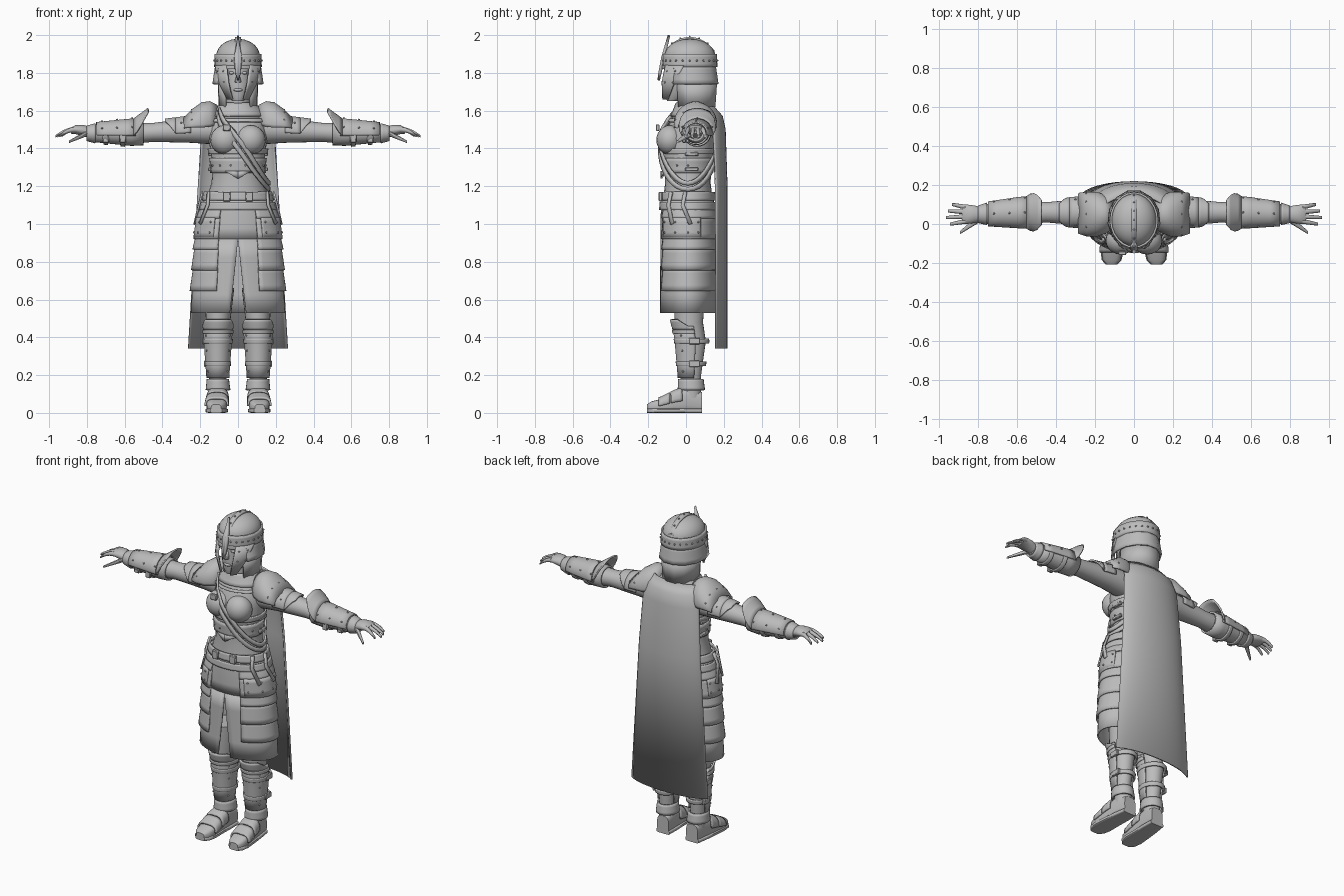
import bpy, bmesh, math
from mathutils import Vector

cube = bpy.data.objects.get("Cube")
if cube:
    bpy.data.objects.remove(cube)

shade = (0.5, 0.5, 0.5, 1)
grey = bpy.data.materials.new("plain grey")
grey.use_nodes = True
grey.diffuse_color = shade
grey.node_tree.nodes["Principled BSDF"].inputs["Base Color"].default_value = shade

UPPER_HALF = (-10, 190)
FRONT_WRAP = (-195, 15)


def finish(name, bm, mirror=True, thick=None):
    bmesh.ops.recalc_face_normals(bm, faces=bm.faces)
    mesh = bpy.data.meshes.new(name)
    bm.to_mesh(mesh)
    bm.free()
    mesh.materials.append(grey)
    mesh.shade_smooth()
    mesh.set_sharp_from_angle(angle=math.radians(40))
    part = bpy.data.objects.new(name, mesh)
    bpy.context.collection.objects.link(part)
    if thick:
        solid = part.modifiers.new("Thickness", "SOLIDIFY")
        solid.thickness, solid.offset = thick, 0
    if mirror:
        part.modifiers.new("Mirror", "MIRROR")


def ring_point(axis, ring, degrees, power=1):
    """A ring holds its place on the axis, two centre coordinates and two radii."""
    place, across, up, wide, tall = ring
    c, s = math.cos(math.radians(degrees)), math.sin(math.radians(degrees))
    a = across + wide * math.copysign(abs(c) ** power, c)
    b = up + tall * math.copysign(abs(s) ** power, s)
    return Vector({"x": (place, a, b), "y": (a, place, b), "z": (a, b, place)}[axis])


def ring_at(form, place, grow):
    """Ring of a finished form at any place on its axis, made larger by grow."""
    axis, rings = form
    rings = sorted(rings)
    place_in = min(max(place, rings[0][0]), rings[-1][0])
    low, high = next(pair for pair in zip(rings, rings[1:]) if place_in <= pair[1][0])
    k = (place_in - low[0]) / (high[0] - low[0])
    _, across, up, wide, tall = (a + (b - a) * k for a, b in zip(low, high))
    return (place, across, up, wide + grow, tall + grow)


def loft(name, axis, rings, arc=None, tip=None, mirror=True, thick=None, power=1, sides=24):
    """Closed tube, or an open plate whose arc may change evenly towards its tip."""
    bm = bmesh.new()
    rows = []
    for i, ring in enumerate(rings):
        k = i / (len(rings) - 1)
        first, last = (a + (b - a) * k for a, b in zip(arc or (0, 360), tip or arc or (0, 360)))
        count = sides + 1 if arc else sides
        rows.append([bm.verts.new(ring_point(axis, ring, first + (last - first) * j / sides, power))
                     for j in range(count)])
    for low, high in zip(rows, rows[1:]):
        for j in range(sides):
            after = (j + 1) % len(low)
            bm.faces.new((low[j], low[after], high[after], high[j]))
    if not thick:
        bm.faces.new(rows[0])
        bm.faces.new(rows[-1])
    finish(name, bm, mirror, thick)
    return axis, rings


def shell(name, form, start, end, grow=.01, flare=0, thick=.01, steps=4, **options):
    """Plate lying over a form between two places, lifted by grow and flaring at its end."""
    rings = [ring_at(form, start + (end - start) * i / steps, grow + flare * i / steps)
             for i in range(steps + 1)]
    return loft(name, form[0], rings, thick=thick, **options)


def studs(name, form, places, angles, grow=.015):
    bm = bmesh.new()
    for place in places:
        for angle in angles:
            made = bmesh.ops.create_icosphere(bm, subdivisions=1, radius=.006)
            spot = ring_point(form[0], ring_at(form, place, grow), angle)
            bmesh.ops.translate(bm, verts=made["verts"], vec=spot)
    finish(name, bm)


def strap(name, form, path, width, grow, shift=0, mirror=True):
    """Flat band that follows (height, angle) pairs over an upright form."""
    points = [ring_point("z", ring_at(form, z, grow), angle) for z, angle in path]
    bm = bmesh.new()
    rows = []
    for i, p in enumerate(points):
        tangent = points[min(i + 1, len(points) - 1)] - points[max(i - 1, 0)]
        side = tangent.cross(Vector((p.x, p.y, 0))).normalized()
        rows.append([bm.verts.new(p + side * (shift + half * width / 2)) for half in (-1, 1)])
    for low, high in zip(rows, rows[1:]):
        bm.faces.new((low[0], low[1], high[1], high[0]))
    finish(name, bm, mirror, thick=.01)


def box(name, centre, size, mirror=True):
    bm = bmesh.new()
    bmesh.ops.create_cube(bm, size=1)
    bmesh.ops.scale(bm, verts=bm.verts, vec=size)
    bmesh.ops.translate(bm, verts=bm.verts, vec=centre)
    bmesh.ops.bevel(bm, geom=bm.edges[:], offset=min(size) / 5, segments=1, affect="EDGES")
    finish(name, bm, mirror)


def ball(name, centre, size, mirror=True):
    bm = bmesh.new()
    bmesh.ops.create_uvsphere(bm, u_segments=20, v_segments=12, radius=1)
    bmesh.ops.scale(bm, verts=bm.verts, vec=size)
    bmesh.ops.translate(bm, verts=bm.verts, vec=centre)
    finish(name, bm, mirror)


def plate(name, points, thick):
    """Half outline that is mirrored into a whole plate."""
    bm = bmesh.new()
    bm.faces.new([bm.verts.new(p) for p in points])
    finish(name, bm, thick=thick)


# Head and face
loft("head", "z", [(1.65, 0, -.07, .03, .03), (1.68, 0, -.04, .055, .07),
                   (1.74, 0, -.01, .08, .1), (1.9, 0, 0, .09, .1)], mirror=False)
loft("neck", "z", [(1.54, 0, .03, .07, .07), (1.74, 0, .01, .06, .06)], mirror=False)
plate("nose", [(0, -.1, 1.81), (.016, -.11, 1.75), (0, -.13, 1.75)], thick=.006)
ball("lips", (0, -.105, 1.71), (.024, .012, .009), mirror=False)
ball("eye", (.035, -.1, 1.8), (.014, .008, .008))

# Helmet
dome_curve = [math.radians(angle) for angle in range(0, 90, 12)]
loft("helmet_dome", "z", [(1.89 + .09 * math.sin(a), 0, .02, .115 * math.cos(a), .135 * math.cos(a))
                          for a in dome_curve], mirror=False)
helmet = ("z", [(1.74, 0, .02, .12, .14), (1.9, 0, .02, .115, .135)])
shell("helmet_band", helmet, 1.83, 1.9, grow=.004, mirror=False)
studs("band_studs", helmet, [1.865], range(-75, 91, 15), grow=.01)
crest = loft("helmet_crest", "x", [(side * .016, .02, 1.845, .14, .14) for side in (-1, 1)],
             arc=(10, 170), thick=.01, mirror=False)
studs("crest_studs", crest, [0], range(30, 151, 20), grow=.006)
shell("neck_guard", helmet, 1.84, 1.74, grow=0, flare=.012, arc=(-35, 215), sides=9, mirror=False)
loft("neck_guard_lower", "z", [(1.76, 0, .045, .105, .12), (1.62, 0, .045, .1, .11)],
     arc=(-50, 230), thick=.01, sides=9, mirror=False)
cheek = loft("cheek_plate", "z", [(1.84, 0, .015, .12, .14), (1.75, 0, 0, .11, .14), (1.66, 0, -.03, .07, .1)],
             arc=(-60, -10), tip=(-65, -40), thick=.012, sides=8)
studs("cheek_studs", cheek, (1.75, 1.81), (-50, -28), grow=.005)
shell("brow_ridge", helmet, 1.82, 1.84, grow=.006, arc=(-87, -35))
plate("nose_guard", [(0, -.09, 2), (.02, -.125, 1.88), (.013, -.14, 1.8), (0, -.145, 1.76)], thick=.014)

# Torso armour
torso = loft("torso", "z", [(1.1, 0, .01, .175, .135), (1.22, 0, .01, .14, .12), (1.3, 0, .01, .135, .125),
                            (1.45, 0, .015, .155, .14), (1.54, 0, .035, .15, .12),
                            (1.6, 0, .045, .115, .1), (1.64, 0, .04, .075, .08)], mirror=False)
ball("breast_plate", (.068, -.085, 1.445), (.078, .072, .078))
shell("breast_rim", torso, 1.37, 1.4, grow=.008, mirror=False)
shell("belly_plate", torso, 1.35, 1.27, grow=.006, mirror=False)
plate("belly_point", [(0, -.13, 1.28), (.07, -.11, 1.28), (0, -.13, 1.24)], thick=.01)
studs("belly_studs", torso, [1.31], range(-75, 1, 25), grow=.013)
shell("collar", torso, 1.57, 1.64, mirror=False)
shell("neckline_trim", torso, 1.54, 1.555, grow=.006, arc=(-90, -35))

# Two straps slung from the right shoulder round the left hip
sling = [(1.425 - .225 * math.cos(math.radians(angle)), angle) for angle in range(-140, 141, 10)]
for name, shift in (("upper_sling", .016), ("lower_sling", -.016)):
    strap(name, torso, sling, width=.024, grow=.02, shift=shift, mirror=False)
box("sling_buckle", (-.06, -.15, 1.51), (.04, .02, .035), mirror=False)
for height in (1.29, 1.37):
    box("side_buckle", (.148, .03, height), (.02, .07, .02))

# Skirt and its overlapping side plates
skirt = ("z", [(.53, 0, .01, .245, .145), (.9, 0, .01, .22, .14), (1.05, 0, .01, .2, .14),
               (1.17, 0, .01, .165, .13)])
shell("skirt_top", skirt, 1.15, .92, grow=0, mirror=False)
shell("skirt_front_split", skirt, .92, .53, grow=0, arc=(-90, 270), tip=(-80, 260), sides=48, mirror=False)
for top, bottom in ((1.085, 1.03), (1.04, .92), (.93, .865), (.875, .755), (.77, .645)):
    shell("skirt_plate", skirt, top, bottom, grow=.004, flare=.01, arc=(-63, 90))
hip = shell("hip_plate", skirt, 1.035, .93, grow=.015, arc=(-56, 25))
studs("hip_studs", hip, (.955, 1.01), (-50, -25, 0, 20), grow=.006)

# Belts and hanging tails
shell("belt", skirt, 1.17, 1.125, mirror=False)
shell("lower_belt", skirt, 1.115, 1.075, mirror=False)
box("belt_buckle", (.06, -.135, 1.145), (.04, .02, .05))
for start, end in ((-35, -30), (-5, 5)):
    strap("belt_tail", skirt, [(1.17, start), (1.1, start - 5), (1, end)], width=.02, grow=.025)

# Cape
loft("cape", "z", [(1.62, 0, .06, .165, .085), (1.57, 0, .08, .19, .11), (1.5, 0, .115, .2, .09),
                   (1.2, 0, .13, .22, .085), (.34, 0, .13, .275, .085)],
     arc=(18, 162), thick=.01, mirror=False)

# Arms and arm armour
arm = loft("arm", "x", [(.1, .05, 1.5, .08, .08), (.25, .06, 1.495, .07, .065), (.45, .06, 1.485, .052, .05),
                        (.55, .06, 1.48, .06, .055), (.8, .05, 1.48, .034, .03)])
shoulder = loft("shoulder_plate", "x", [(.11, .05, 1.54, .07, .085), (.15, .05, 1.535, .095, .11),
                                        (.19, .05, 1.53, .11, .11), (.24, .05, 1.525, .11, .08),
                                        (.285, .055, 1.515, .1, .045)], arc=UPPER_HALF, thick=.01)
studs("shoulder_studs", shoulder, [.245], range(20, 161, 35), grow=.004)
shell("upper_arm_plate", arm, .25, .33, arc=UPPER_HALF)
shell("upper_arm_point", arm, .33, .385, arc=UPPER_HALF, tip=(55, 125))
studs("upper_arm_studs", arm, [.3], (35, 145))
shell("bracer_lining", arm, .5, .76, grow=.008)
shell("bracer", arm, .54, .75, grow=.02, arc=UPPER_HALF)
shell("elbow_fin", arm, .55, .475, grow=.02, flare=.055, arc=UPPER_HALF, tip=(60, 120))
studs("bracer_studs", arm, (.56, .64, .72), (25, 90, 155), grow=.026)
for place in (.61, .7):
    shell("bracer_strap", arm, place - .012, place + .012, grow=.016)
    box("bracer_buckle", (place, -.01 + (place - .61) / 5, 1.46), (.034, .02, .06))

# Hands
shell("glove_cuff", arm, .8, .755, grow=.006, flare=.008)
loft("palm", "x", [(.775, .05, 1.48, .034, .03), (.82, .05, 1.495, .045, .03),
                   (.86, .05, 1.5, .05, .024), (.885, .05, 1.494, .046, .016)])
for i, length in enumerate((.08, .1, .09, .07)):
    base, fan = .014 + .024 * i, (i - 1.5) * .01
    loft("finger", "x", [(.865 + length * k, base + fan * k, 1.5 - .035 * k * k, .013 - .005 * k, .015 - .008 * k)
                         for k in (0, .3, .6, .9, 1)], sides=10)
loft("thumb", "x", [(.8 + .095 * k, .025 - .07 * k, 1.48 - .045 * k, .02 - .012 * k, .016 - .009 * k)
                    for k in (0, .5, 1)], sides=10)

# Legs and greaves
leg = loft("leg", "z", [(.66, .1, .02, .08, .085), (.48, .105, .015, .064, .075), (.38, .107, .03, .06, .075),
                        (.2, .107, .025, .046, .055), (.08, .105, .03, .044, .05)])
shell("greave", leg, .46, .185, arc=FRONT_WRAP)
shell("knee_guard", leg, .44, .495, grow=.012, flare=.008, arc=FRONT_WRAP, tip=(-140, -40))
shell("knee_trim", leg, .42, .44, grow=.016, arc=FRONT_WRAP)
studs("greave_studs", leg, (.22, .33, .41), (-145, -35))
for height in (.26, .38):
    shell("greave_strap", leg, height - .012, height + .012, grow=.014)
    box("greave_buckle", (ring_at(leg, height, .12)[3], .045, height), (.018, .06, .034))
shell("ankle_plate", leg, .18, .12, grow=.008, flare=.008)

# Boots
boot = loft("boot", "y", [(.085, .1, .055, .04, .055), (.01, .105, .068, .047, .068), (-.06, .11, .056, .05, .056),
                          (-.14, .113, .036, .054, .036), (-.185, .115, .03, .046, .03),
                          (-.207, .116, .025, .026, .02)], power=.65)
loft("sole", "y", [(place, across, .012, wide + .005, .012) for place, across, up, wide, tall in boot[1]], power=.4)
for heel, toe in ((-.02, -.08), (-.085, -.145)):
    shell("boot_plate", boot, heel, toe, grow=.006, arc=(0, 180), power=.65)
